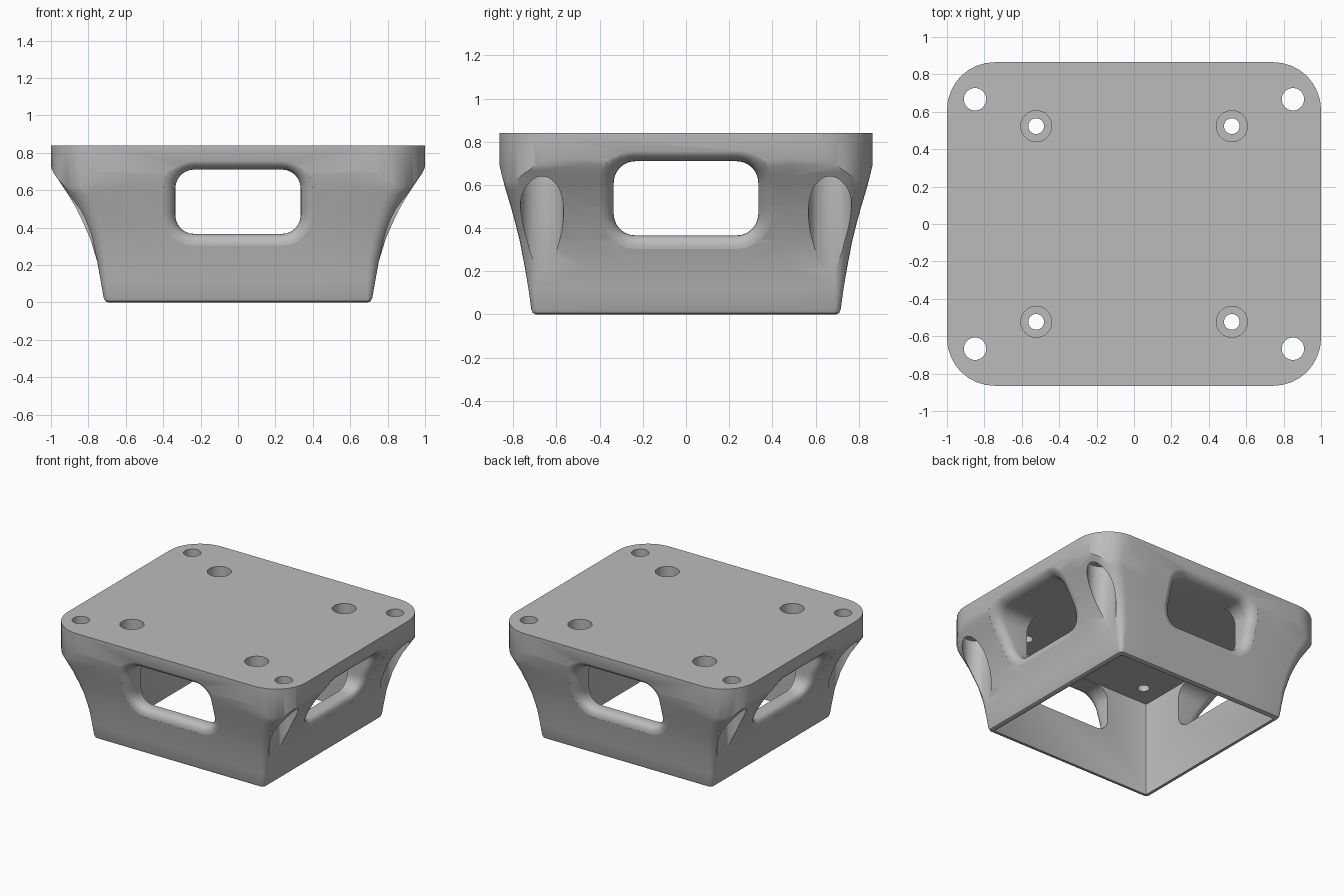
import bpy, bmesh, math
from mathutils import Vector

if "Cube" in bpy.data.objects:
    bpy.data.objects.remove(bpy.data.objects["Cube"], do_unlink=True)

grey = bpy.data.materials.new("plain grey")
grey.use_nodes = True
COLOUR = (0.5, 0.5, 0.5, 1)
grey.diffuse_color = COLOUR
grey.node_tree.nodes["Principled BSDF"].inputs["Base Color"].default_value = COLOUR

HALF_X, HALF_Y, HEIGHT = 1.0, 0.865, 0.84
CAVITY, CEILING = 0.68, 0.715

# Height, half width and half depth of the flared body
PROFILE = [(0, 0.695, 0.695), (0.007, 0.71, 0.71), (0.025, 0.718, 0.717),
           (0.12, 0.735, 0.73), (0.22, 0.753, 0.747), (0.34, 0.79, 0.77),
           (0.42, 0.825, 0.79), (0.5, 0.863, 0.812), (0.58, 0.91, 0.836),
           (0.64, 0.95, 0.852), (0.69, 0.985, 0.864), (0.73, 1.003, 0.869),
           (HEIGHT, 1.01, 0.873)]


def surface(z, axis):
    """Half size of the body at height z, along x (1) or y (2)."""
    for a, b in zip(PROFILE, PROFILE[1:]):
        if z <= b[0]:
            return a[axis] + (b[axis] - a[axis]) * (z - a[0]) / (b[0] - a[0])
    return PROFILE[-1][axis]


def rounded_rect(w, h, r, steps=6, side_cuts=6):
    """Counter-clockwise outline with rounded corners and divided sides."""
    arcs = []
    for k, (sx, sy) in enumerate([(1, 1), (-1, 1), (-1, -1), (1, -1)]):
        arcs.append([Vector((sx * (w - r) + r * math.cos(a), sy * (h - r) + r * math.sin(a)))
                     for a in [math.pi / 2 * (k + i / steps) for i in range(steps + 1)]])
    pts = []
    for k, arc in enumerate(arcs):
        pts += arc
        nxt = arcs[(k + 1) % 4][0]
        pts += [arc[-1].lerp(nxt, i / side_cuts) for i in range(1, side_cuts)]
    return pts


def loft(name, rings):
    """Closed solid through rings of equal length."""
    bm = bmesh.new()
    loops = [[bm.verts.new(p) for p in ring] for ring in rings]
    n = len(loops[0])
    for a, b in zip(loops, loops[1:]):
        for i in range(n):
            bm.faces.new((a[i], a[(i + 1) % n], b[(i + 1) % n], b[i]))
    bm.faces.new(loops[0][::-1])
    bm.faces.new(loops[-1])
    bmesh.ops.recalc_face_normals(bm, faces=bm.faces)
    mesh = bpy.data.meshes.new(name)
    bm.to_mesh(mesh)
    bm.free()
    ob = bpy.data.objects.new(name, mesh)
    bpy.context.collection.objects.link(ob)
    mesh.materials.append(grey)
    return ob


def prism(name, outline, z0, z1, centre=(0, 0)):
    return loft(name, [[(p[0] + centre[0], p[1] + centre[1], z) for p in outline] for z in (z0, z1)])


def circle(r, n=32):
    return [(r * math.cos(2 * math.pi * i / n), r * math.sin(2 * math.pi * i / n)) for i in range(n)]


def apply_boolean(target, cutter, operation="DIFFERENCE"):
    mod = target.modifiers.new("cut", "BOOLEAN")
    mod.object, mod.operation, mod.solver = cutter, operation, "EXACT"
    bpy.context.view_layer.objects.active = target
    bpy.ops.object.modifier_apply(modifier=mod.name)
    bpy.data.objects.remove(cutter, do_unlink=True)


def window_cutter(axis, sign):
    """Rounded opening whose outer rim rolls over into the wall."""
    roll, mid_z = 0.07, 0.538
    # Inner end, rolled rim, then the flared outer end
    stages = [(0, None, 0.5)]
    for i in range(7):
        t = math.radians(84) * i / 6
        stages.append((roll * (1 - math.cos(t)), roll * (1 - math.sin(t)), 0))
    stages.append((roll + 0.02, None, 1.3))
    rings = []
    for grow, sink, fixed in stages:
        ring = []
        for u, v in rounded_rect(0.335 + grow, 0.172 + grow, 0.1 + grow):
            z = mid_z + v
            d = fixed if sink is None else surface(z, axis) - sink
            ring.append((sign * d, u, z) if axis == 1 else (u, sign * d, z))
        rings.append(ring)
    return loft("window_cutter", rings)


# Flared body trimmed by the rounded top plate outline
body = loft("mount_body", [[(p.x, p.y, z) for p in rounded_rect(w, d, 0.025 + 0.15 * z)]
                           for z, w, d in PROFILE])
apply_boolean(body, prism("plate_outline", rounded_rect(HALF_X, HALF_Y, 0.255, 8, 1), -0.1, HEIGHT + 0.1),
              "INTERSECT")

# Open underside
apply_boolean(body, prism("cavity", rounded_rect(CAVITY, CAVITY, 0.01, 2, 1), -0.1, CEILING))

# Side windows
for axis in (1, 2):
    for sign in (-1, 1):
        apply_boolean(body, window_cutter(axis, sign))

# Corner screw holes with clearance grooves, and counterbored inner holes
for sx in (-1, 1):
    for sy in (-1, 1):
        corner, inner = (0.85 * sx, 0.667 * sy), (0.523 * sx, 0.523 * sy)
        apply_boolean(body, prism("clearance", circle(0.1), -0.1, 0.7, corner))
        apply_boolean(body, prism("corner_hole", circle(0.06), 0.6, 1, corner))
        apply_boolean(body, prism("inner_hole", circle(0.042), 0.6, 1, inner))
        apply_boolean(body, prism("counterbore", circle(0.083), 0.76, 1, inner))

# Smooth shading with crisp edges
bpy.ops.object.select_all(action="DESELECT")
body.select_set(True)
bpy.context.view_layer.objects.active = body
bpy.ops.object.shade_smooth_by_angle(angle=math.radians(35))
